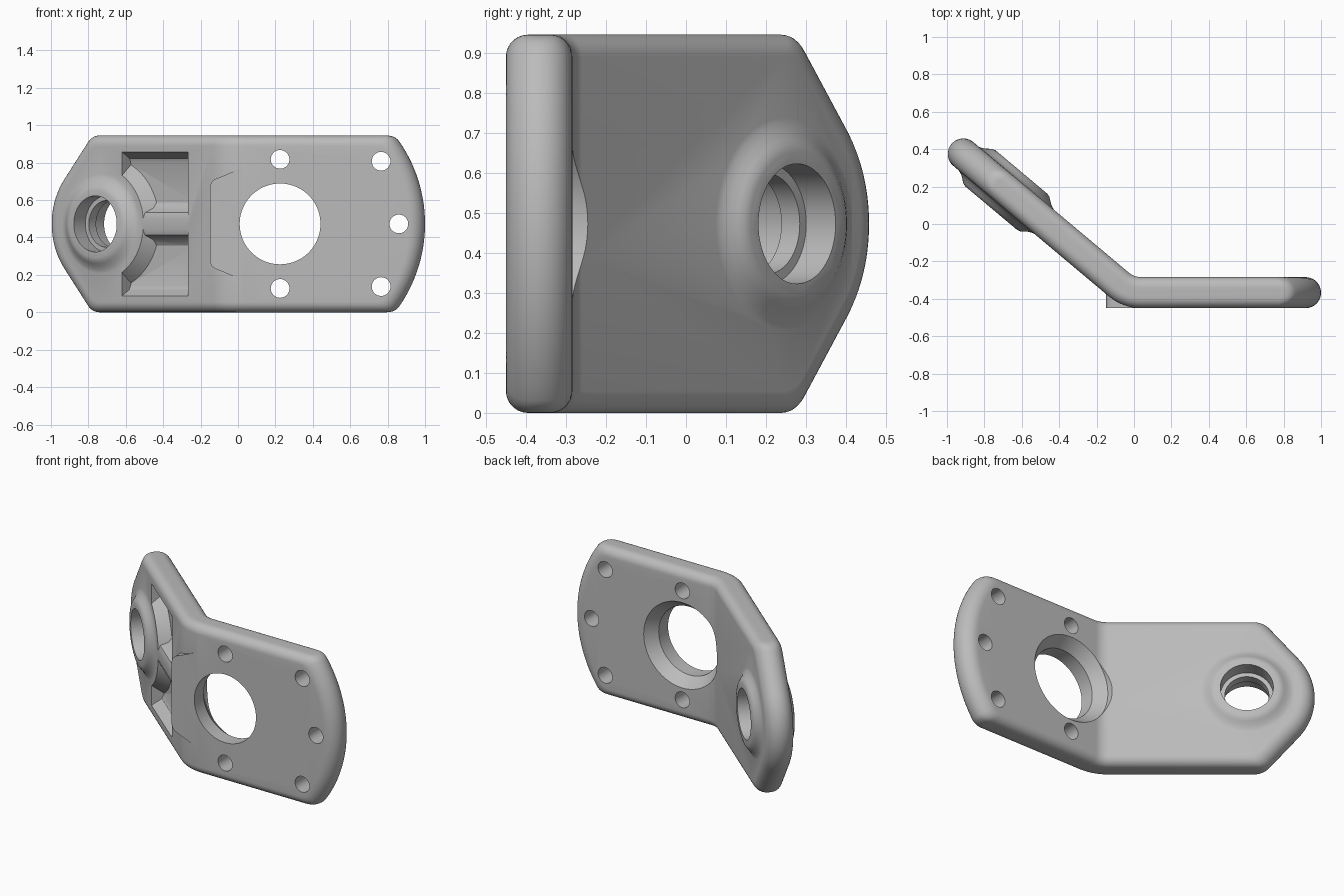
import bpy, bmesh, math
from mathutils import Vector

if "Cube" in bpy.data.objects:
    bpy.data.objects.remove(bpy.data.objects["Cube"])

HALF, TOP, ZC = 0.083, 0.4725, 0.4725      # half thickness, half height, mid height
R, BX, BY = 0.19, 0.04, -0.177             # bend radius and bend centre
ANG = math.radians(40)
BEND = R * ANG
ARM_C = -0.916                             # boss centre along the unfolded plate

metal = bpy.data.materials.new("grey_metal")
metal.diffuse_color = (0.5, 0.5, 0.5, 1)
metal.use_nodes = True
metal.node_tree.nodes["Principled BSDF"].inputs["Base Color"].default_value = metal.diffuse_color


# --- maps from unfolded plate space (p along, z from mid height, m to the front)
def flat(p, z, m):
    return Vector((BX + p, BY - R - m, ZC + z))


def arm(p, z, m):
    s, q = math.sin(ANG), math.cos(ANG)
    t = -p - BEND
    return Vector((BX - (R + m) * s - t * q, BY - (R + m) * q + t * s, ZC + z))


def fold(p, z, m):
    if p >= 0:
        return flat(p, z, m)
    if p <= -BEND:
        return arm(p, z, m)
    a = -p / R
    return Vector((BX - (R + m) * math.sin(a), BY - (R + m) * math.cos(a), ZC + z))


def finish(name, bm):
    bmesh.ops.recalc_face_normals(bm, faces=bm.faces[:])
    me = bpy.data.meshes.new(name)
    bm.to_mesh(me)
    bm.free()
    me.materials.append(metal)
    ob = bpy.data.objects.new(name, me)
    bpy.context.collection.objects.link(ob)
    return ob


def loft(name, rings, cap=True):
    """Skin a list of equal rings of points."""
    bm = bmesh.new()
    vs = [[bm.verts.new(c) for c in ring] for ring in rings]
    n = len(vs[0])
    for a, b in zip(vs, vs[1:]):
        for i in range(n):
            bm.faces.new((a[i], a[(i + 1) % n], b[(i + 1) % n], b[i]))
    for ring in (vs[0], vs[-1]):
        if cap:
            bm.faces.new(ring)
        else:                              # strips straight across the plate
            for i in range(n // 2):
                quad = [ring[i], ring[i + 1], ring[(n - i - 1) % n], ring[(n - i) % n]]
                bm.faces.new(list(dict.fromkeys(quad)))
    return finish(name, bm)


def lathe(name, space, p, z, profile, n=64):
    return loft(name, [[space(p + r * math.cos(2 * math.pi * i / n),
                              z + r * math.sin(2 * math.pi * i / n), m)
                        for i in range(n)] for r, m in profile])


def combine(ob, other, op):
    mod = ob.modifiers.new(op.lower(), 'BOOLEAN')
    mod.operation, mod.object, mod.solver = op, other, 'EXACT'
    bpy.context.view_layer.objects.active = ob
    bpy.ops.object.modifier_apply(modifier=mod.name)
    bpy.data.objects.remove(other)


# --- plate outline, inset towards the faces so that its rim is rounded
def bezier(a, b, c, n=6):
    return [a * (1 - t) ** 2 + b * 2 * t * (1 - t) + c * t * t
            for t in (i / n for i in range(n + 1))]


def outline(m):
    er = HALF - math.sqrt(max(0, HALF ** 2 - m * m))
    k = max(0, abs(m) - (HALF - 0.055))
    top = TOP - 0.055 + math.sqrt(max(0, 0.055 ** 2 - k * k))
    # right end: wide arc about the large hole
    c, rad = 0.185, 0.775 - er
    amax = math.asin(top / rad)
    corner = Vector((c + rad * math.cos(amax), top))
    acut = amax - 0.05
    pts = [Vector((c + rad * math.cos(acut * i / 14), rad * math.sin(acut * i / 14)))
           for i in range(15)]
    pts += bezier(pts[-1], corner, corner - Vector((0.045, 0)))[1:]
    # straight run with extra columns through the bend
    pts += [Vector((-BEND * i / 12, top)) for i in range(13)]
    # left end: slanted edge, then arc about the boss
    rad, nrm = 0.384 - er, math.radians(39.8)
    q = (rad - top * math.sin(nrm)) / math.cos(nrm)
    corner = Vector((ARM_C - q, top))
    tang = Vector((ARM_C - rad * math.cos(nrm), rad * math.sin(nrm)))
    start = corner + (tang - corner).normalized() * 0.045
    pts += bezier(corner + Vector((0.045, 0)), corner, start)
    pts += [Vector((ARM_C - rad * math.cos(nrm * i / 14), rad * math.sin(nrm * i / 14)))
            for i in range(14, -1, -1)]
    return pts


rings = []
for i in range(19):
    m = HALF * math.sin(math.pi * (i / 18 - 0.5))
    half = outline(m)
    loop = half + [Vector((v.x, -v.y)) for v in half[-2:0:-1]]
    rings.append([fold(v.x, v.y, m) for v in loop])
bracket = loft("bent_bracket", rings, cap=False)

# --- front pockets either side of the rib, ending at the boss
section = [(0.115, 0.01), (0.325, 0.01), (0.35, 0.022), (0.385, 0.083), (0.385, 0.13),
           (0.03, 0.13), (0.03, 0.083), (0.06, 0.072), (0.085, 0.03)]
for side in (1, -1):
    pocket = loft("pocket_cutter", [[arm(p, side * z, m) for z, m in section]
                                    for p in (-0.306, -0.765)])
    combine(pocket, lathe("boss_surround", arm, ARM_C, 0,
                          [(0.364, -0.01), (0.30, 0.083), (0.262, 0.14)]), 'DIFFERENCE')
    combine(bracket, pocket, 'DIFFERENCE')

# --- boss swelling on both faces of the arm
swell = [(0.275, 0.08), (0.25, 0.087), (0.23, 0.097), (0.212, 0.111), (0.198, 0.121), (0.18, 0.126)]
combine(bracket, lathe("boss", arm, ARM_C, 0,
                       [(r, -m) for r, m in swell[::-1]] + swell), 'UNION')

# --- flat pad filling the outside of the bend beside the large hole
pad = [(-0.15, -0.20), (-0.15, 0.20), (-0.143, 0.222), (-0.125, 0.238), (0.06, 0.315),
       (0.06, -0.315), (-0.125, -0.238), (-0.143, -0.222)]
combine(bracket, loft("bend_pad", [[flat(x - BX, z, m) for x, z in pad]
                                   for m in (0.0825, -0.01)]), 'UNION')

# --- stepped bore through the boss
combine(bracket, lathe("boss_bore", arm, ARM_C, 0,
                       [(0.15, -0.2), (0.15, -0.03), (0.125, -0.03), (0.125, 0.03),
                        (0.15, 0.03), (0.15, 0.2)]), 'DIFFERENCE')

# --- large hole, flared at the back
combine(bracket, lathe("large_hole", flat, 0.185, 0,
                       [(0.27, -0.25), (0.27, -0.083), (0.216, -0.01), (0.216, 0.2)], 80),
        'DIFFERENCE')

# --- five bolt holes
for x, z in ((0.225, 0.345), (0.225, -0.345), (0.765, 0.335), (0.765, -0.335), (0.86, 0)):
    combine(bracket, lathe("bolt_hole", flat, x - BX, z, [(0.05, -0.2), (0.05, 0.2)], 32),
            'DIFFERENCE')

bpy.ops.object.select_all(action='DESELECT')
bracket.select_set(True)
bpy.context.view_layer.objects.active = bracket
bpy.ops.object.shade_smooth_by_angle(angle=math.radians(30))
